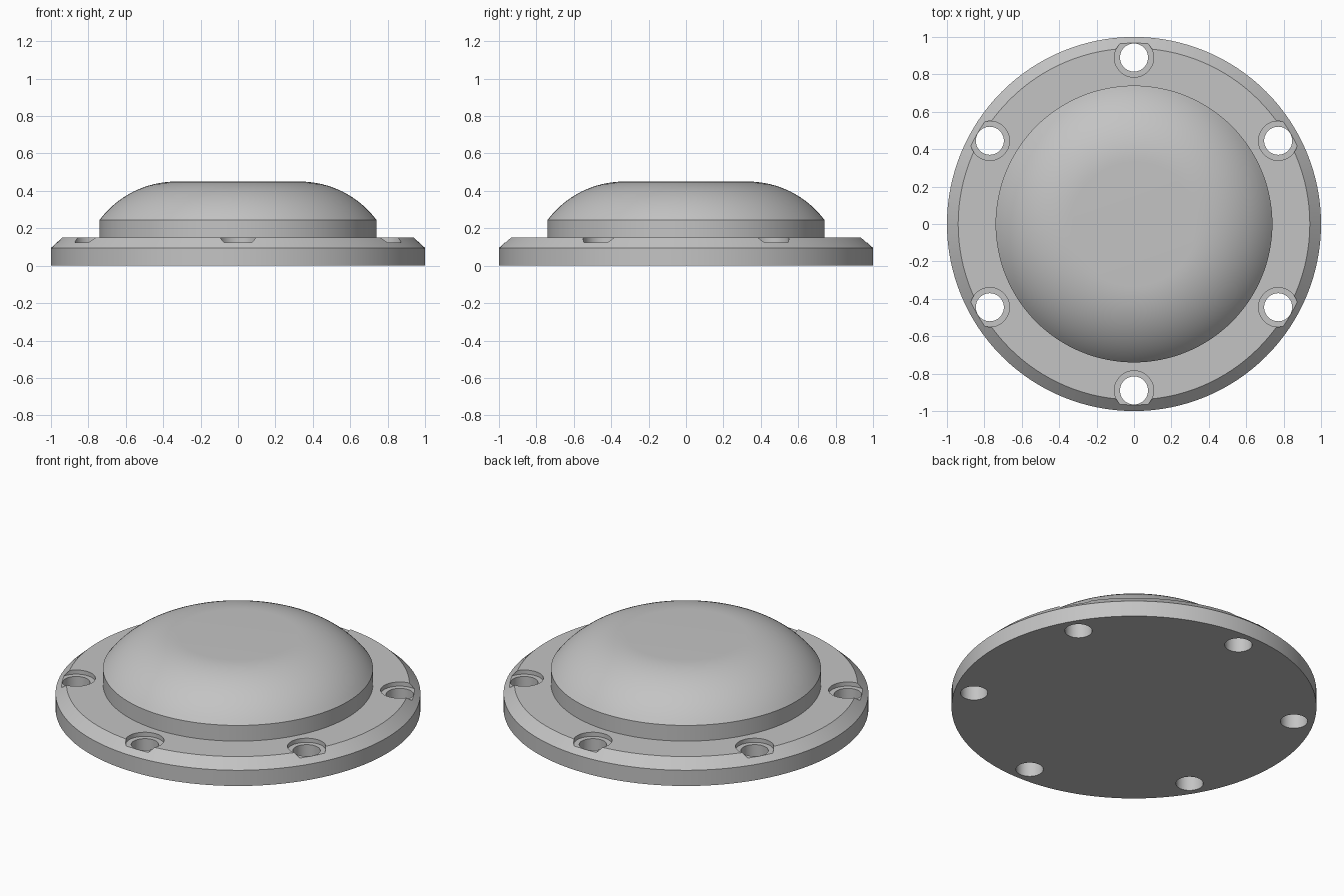
import bpy, bmesh, math

if "Cube" in bpy.data.objects:
    bpy.data.objects.remove(bpy.data.objects["Cube"])

SEGMENTS = 128
metal = bpy.data.materials.new("light_grey")
metal.diffuse_color = (0.55, 0.55, 0.55, 1)
metal.use_nodes = True
metal.node_tree.nodes["Principled BSDF"].inputs["Base Color"].default_value = metal.diffuse_color


def lathe(name, profile, steps, x=0.0, y=0.0):
    """Spin a closed (radius, height) profile around a vertical axis."""
    bm = bmesh.new()
    verts = [bm.verts.new((r, 0, z)) for r, z in profile]
    edges = [bm.edges.new(pair) for pair in zip(verts, verts[1:])]
    bmesh.ops.spin(bm, geom=verts + edges, cent=(0, 0, 0), axis=(0, 0, 1),
                   angle=2 * math.pi, steps=steps, use_merge=True)
    bmesh.ops.remove_doubles(bm, verts=bm.verts, dist=1e-5)
    bmesh.ops.recalc_face_normals(bm, faces=bm.faces)
    mesh = bpy.data.meshes.new(name)
    bm.to_mesh(mesh)
    bm.free()
    obj = bpy.data.objects.new(name, mesh)
    obj.location = (x, y, 0)
    bpy.context.collection.objects.link(obj)
    return obj


# Flange with chamfered rim, short neck and rounded dome with a flat crown
flat_r, dome_r, top_z = 0.33, 0.5125, 0.45
sweep = math.asin((0.74 - flat_r) / dome_r)
dome = [(flat_r + dome_r * math.sin(a), top_z - dome_r * (1 - math.cos(a)))
        for a in (sweep * (1 - i / 16) for i in range(17))]
cover = lathe("domed_cover",
              [(0, 0), (1, 0), (1, 0.095), (0.94, 0.15), (0.74, 0.15)]
              + dome + [(0, top_z)], SEGMENTS)
cover.data.materials.append(metal)

# Six counterbored bolt holes
bolt_profile = [(0, -0.1), (0.075, -0.1), (0.075, 0.125),
                (0.105, 0.125), (0.105, 0.3), (0, 0.3)]
cutters = []
for k in range(6):
    a = math.radians(90 + 60 * k)
    cutter = lathe("bolt_hole_cutter", bolt_profile, 48,
                   0.89 * math.cos(a), 0.89 * math.sin(a))
    cutter.hide_render = True
    cutters.append(cutter)
    mod = cover.modifiers.new("bolt_hole", 'BOOLEAN')
    mod.operation = 'DIFFERENCE'
    mod.solver = 'EXACT'
    mod.object = cutter

# Apply the cuts, remove the helpers and smooth the curved faces
bpy.context.view_layer.objects.active = cover
cover.select_set(True)
for mod in list(cover.modifiers):
    bpy.ops.object.modifier_apply(modifier=mod.name)
for cutter in cutters:
    bpy.data.objects.remove(cutter)
bpy.ops.object.shade_smooth_by_angle(angle=math.radians(25))
